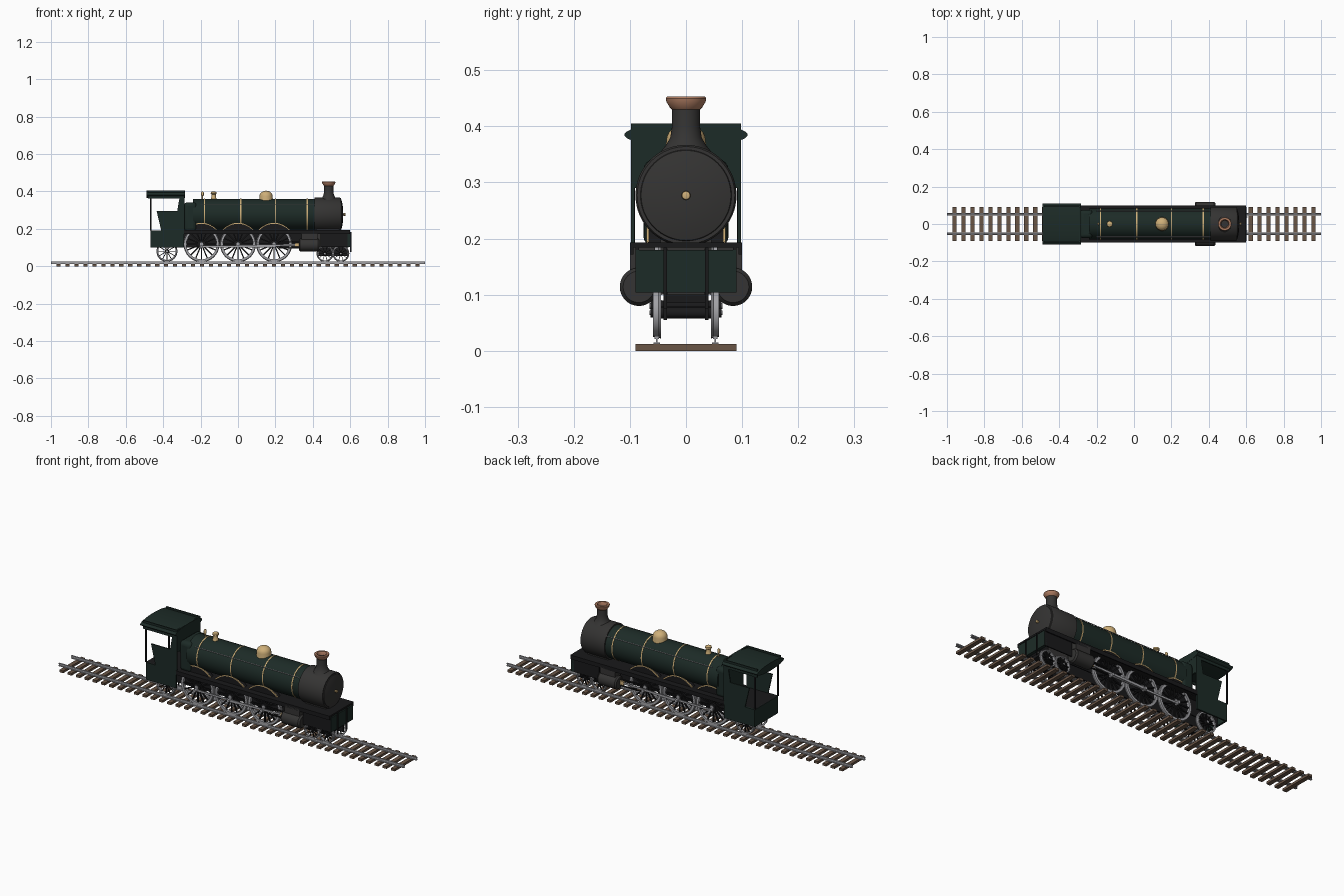
import bpy, bmesh, math
from mathutils import Matrix, Vector

if "Cube" in bpy.data.objects:
    bpy.data.objects.remove(bpy.data.objects["Cube"])


def mat(name, r, g, b):
    m = bpy.data.materials.new(name)
    m.diffuse_color = (r, g, b, 1)
    m.use_nodes = True
    m.node_tree.nodes["Principled BSDF"].inputs["Base Color"].default_value = m.diffuse_color
    return m


GREEN = mat("dark_green", 0.012, 0.024, 0.02)
BLACK = mat("black", 0.01, 0.01, 0.011)
IRON = mat("iron", 0.035, 0.034, 0.033)
BRASS = mat("brass", 0.62, 0.43, 0.19)
COPPER = mat("copper", 0.42, 0.2, 0.12)
STEEL = mat("steel", 0.36, 0.36, 0.38)
WOOD = mat("wood", 0.14, 0.09, 0.06)
ALONG_X = Matrix.Rotation(math.pi / 2, 4, 'Y')
ALONG_Y = Matrix.Rotation(-math.pi / 2, 4, 'X')
UP = Matrix.Identity(4)


def finish(name, bm, m, bevel=0):
    bmesh.ops.recalc_face_normals(bm, faces=bm.faces)
    me = bpy.data.meshes.new(name)
    bm.to_mesh(me)
    bm.free()
    o = bpy.data.objects.new(name, me)
    bpy.context.collection.objects.link(o)
    me.materials.append(m)
    if bevel:
        b = o.modifiers.new("bevel", 'BEVEL')
        b.width, b.segments = bevel, 4
    bpy.ops.object.select_all(action='DESELECT')
    o.select_set(True)
    bpy.context.view_layer.objects.active = o
    bpy.ops.object.shade_smooth_by_angle(angle=math.radians(35))
    return o


def add_box(bm, x0, x1, y0, y1, z0, z1):
    M = Matrix.Translation(((x0 + x1) / 2, (y0 + y1) / 2, (z0 + z1) / 2))
    bmesh.ops.create_cube(bm, size=1, matrix=M @ Matrix.Diagonal((x1 - x0, y1 - y0, z1 - z0, 1)))


def boxes(name, m, items, mirror=False, bevel=0):
    bm = bmesh.new()
    for x0, x1, y0, y1, z0, z1 in items:
        add_box(bm, x0, x1, y0, y1, z0, z1)
        if mirror:
            add_box(bm, x0, x1, -y1, -y0, z0, z1)
    return finish(name, bm, m, bevel)


def lathe_into(bm, profile, M, n=48):
    # profile of (radius, height), spun around local z
    rings = []
    for r, h in profile:
        if r == 0:
            rings.append([bm.verts.new(M @ Vector((0, 0, h)))])
        else:
            rings.append([bm.verts.new(M @ Vector((r * math.cos(2 * math.pi * i / n),
                          r * math.sin(2 * math.pi * i / n), h))) for i in range(n)])
    for a, b in zip(rings, rings[1:]):
        for i in range(n):
            q = [a[i % len(a)], a[(i + 1) % n % len(a)], b[(i + 1) % n % len(b)], b[i % len(b)]]
            bm.faces.new(list(dict.fromkeys(q)))


def lathe(name, m, profile, pos, axis=UP, n=48):
    bm = bmesh.new()
    lathe_into(bm, profile, Matrix.Translation(pos) @ axis, n)
    return finish(name, bm, m)


def plate(name, m, pts, y0, y1):
    # side-view outline made solid on both sides of the engine
    bm = bmesh.new()
    for s in (1, -1):
        f = bm.faces.new([bm.verts.new((x, s * y0, z)) for x, z in pts])
        r = bmesh.ops.extrude_face_region(bm, geom=[f])
        bmesh.ops.translate(bm, vec=(0, s * (y1 - y0), 0),
                            verts=[v for v in r['geom'] if isinstance(v, bmesh.types.BMVert)])
    return finish(name, bm, m)


def cyl(r, a, b):
    return [(0, a), (r, a), (r, b), (0, b)]


def wheel(name, x, z, r, spokes, side):
    axis = Matrix.Translation((x, side * 0.052, z)) @ (ALONG_Y if side > 0 else ALONG_Y @ Matrix.Rotation(math.pi, 4, 'X'))
    t = r * 0.13
    bm = bmesh.new()
    lathe_into(bm, [(r - t, -.007), (r + .003, -.007), (r + .002, -.004), (r, -.003),
                    (r, .007), (r - t, .007), (r - t, -.007)], axis)
    finish(name + "_tyre", bm, STEEL)
    bm = bmesh.new()
    lathe_into(bm, cyl(r * .2, -.008, .011), axis, 24)
    for i in range(spokes):
        M = axis @ Matrix.Rotation(2 * math.pi * i / spokes, 4, 'Z') @ Matrix.Translation((r * .53, 0, 0))
        bmesh.ops.create_cube(bm, size=1, matrix=M @ Matrix.Diagonal((r * .72, r * .07, .006, 1)))
    finish(name + "_spokes", bm, BLACK)
    lathe(name + "_axle_end", STEEL, cyl(r * .1, 0, .013), (x, side * .052, z),
          ALONG_Y if side > 0 else ALONG_Y @ Matrix.Rotation(math.pi, 4, 'X'), 16)


# track
boxes("sleepers", WOOD, [(-.971 + i * .048, -.949 + i * .048, -.09, .09, 0, .012) for i in range(41)])
boxes("rails", STEEL, [(-1, 1, .046, .058, .012, .015), (-1, 1, .0505, .0535, .015, .021),
                       (-1, 1, .048, .056, .021, .026)], True)

# wheels and axles
DRIVERS = (-.195, 0, .193)
WHEELS = [("driving_wheel", x, .118, .093, 16) for x in DRIVERS]
WHEELS += [("trailing_wheel", -.38, .08, .053, 12), ("leading_wheel", .465, .068, .042, 10),
           ("leading_wheel", .55, .068, .042, 10)]
for name, x, z, r, n in WHEELS:
    for s in (1, -1):
        wheel(name, x, z, r, n, s)
    lathe("axle", BLACK, cyl(.01, -.05, .05), (x, 0, z), ALONG_Y, 16)

# chassis
boxes("main_frames", BLACK, [(-.46, .59, .033, .039, .1, .182)], True)
boxes("bogie_frame", BLACK, [(.43, .585, .034, .04, .055, .105)], True)
boxes("bogie_stretcher", BLACK, [(.495, .52, -.046, .046, .058, .08), (.4, .58, -.034, .034, .085, .1)])
boxes("running_board", BLACK, [(-.29, .6, -.1, .1, .184, .193)])
boxes("board_valance", BLACK, [(-.29, .6, .094, .1, .172, .184)], True)
boxes("front_valance", BLACK, [(.44, .6, .084, .09, .104, .184)], True)
boxes("buffer_beam", GREEN, [(.586, .602, -.09, .09, .104, .18)])
boxes("guard_irons", BLACK, [(.6, .606, .034, .04, .075, .184)], True)
boxes("smokebox_saddle", IRON, [(.42, .54, -.045, .045, .1, .22)])

# splashers with brass edging
for x in DRIVERS:
    arc = [(x + r * math.cos(a), .118 + r * math.sin(a)) for r, a in
           [(.112, math.radians(42 + 6 * i)) for i in range(17)]]
    plate("splasher", BLACK, arc, .045, .068)
    bm = bmesh.new()
    for s in (1, -1):
        prev = None
        for i in range(17):
            a = math.radians(42 + 6 * i)
            cur = [bm.verts.new((x + r * math.cos(a), s * y, .118 + r * math.sin(a)))
                   for r, y in ((.109, .066), (.114, .066), (.114, .070), (.109, .070))]
            if prev:
                for k in range(4):
                    bm.faces.new((prev[k], prev[k - 1], cur[k - 1], cur[k]))
            prev = cur
    finish("splasher_edge", bm, BRASS)

# cylinders and motion
for s in (1, -1):
    lathe("cylinder", IRON, [(0, .325), (.028, .325), (.034, .332), (.034, .428), (.028, .436), (0, .436)],
          (0, s * .084, .114), ALONG_X)
    lathe("piston_rod", STEEL, cyl(.005, .27, .33), (0, s * .075, .114), ALONG_X, 12)
    for x in DRIVERS:
        lathe("crank_pin", STEEL, cyl(.008, -.012, .012), (x, s * .073, .106), ALONG_Y, 16)
boxes("valve_chest", IRON, [(.34, .425, .055, .1, .13, .184)], True)
boxes("crosshead", BRASS, [(.305, .325, .068, .083, .105, .125)], True)
boxes("slide_bars", BLACK, [(.22, .335, .071, .08, .128, .133), (.22, .335, .071, .08, .096, .1)], True)
boxes("coupling_rod", STEEL, [(-.205, .203, .067, .072, .101, .111)], True)
plate("connecting_rod", STEEL, [(-.01, .099), (-.01, .113), (.312, .119), (.312, .11)], .074, .079)

# boiler, smokebox, bands
AX = .277
lathe("boiler", GREEN, cyl(.083, -.24, .42), (0, 0, AX), ALONG_X, 64)
lathe("smokebox", IRON, [(0, .41), (.09, .41), (.09, .545), (.087, .55), (0, .55)], (0, 0, AX), ALONG_X, 64)
lathe("smokebox_door", IRON, [(.082, .548), (.08, .553), (.06, .558), (.03, .562), (0, .563)],
      (0, 0, AX), ALONG_X, 64)
lathe("door_knob", BRASS, [(0, .558), (.005, .558), (.005, .566), (.008, .569), (.007, .574), (0, .576)],
      (0, 0, AX), ALONG_X, 24)
for x in (-.18, .015, .2, .37):
    lathe("boiler_band", BRASS, cyl(.0845, x - .003, x + .003), (0, 0, AX), ALONG_X, 64)
for s in (1, -1):
    lathe("handrail", STEEL, cyl(.002, -.2, .41), (0, s * .07, .331), ALONG_X, 8)
boxes("firebox", GREEN, [(-.29, -.22, -.076, .076, .185, .342)], bevel=.02)

# boiler fittings
lathe("chimney", IRON, [(.045, .355), (.036, .366), (.028, .38), (.025, .4), (.025, .436),
                        (.018, .436), (.018, .37), (0, .37)], (.485, 0, 0))
lathe("chimney_cap", COPPER, [(.025, .43), (.029, .434), (.035, .444), (.036, .45), (.034, .453),
                              (.024, .453), (.02, .445), (.019, .43), (.025, .43)], (.485, 0, 0))
lathe("steam_dome", BRASS, [(.038, .345), (.036, .36), (.035, .375)] +
      [(.035 * math.cos(math.radians(a)), .375 + .029 * math.sin(math.radians(a))) for a in range(15, 90, 15)]
      + [(0, .404)], (.15, 0, 0))
lathe("safety_valve", BRASS, [(.017, .35), (.014, .365), (.011, .375), (.012, .385), (.016, .388),
                              (.015, .396), (.008, .4), (0, .4)], (-.13, 0, 0), n=32)
lathe("whistle", BRASS, [(.004, .35), (.004, .375), (.007, .378), (.007, .393), (.003, .4), (0, .4)],
      (-.19, 0, 0), n=20)

# cab
plate("cab_lower_side", GREEN, [(-.465, .1), (-.29, .1), (-.29, .19), (-.465, .19)], .09, .098)
plate("cab_side_panel", GREEN, [(-.41, .19), (-.285, .19), (-.285, .37), (-.312, .37), (-.325, .295),
                                (-.435, .295)], .092, .098)
boxes("cab_top_side", GREEN, [(-.48, -.285, .092, .098, .362, .405)], True)
boxes("cab_rear_post", BLACK, [(-.47, -.463, .091, .098, .19, .37)], True)
boxes("cab_floor", BLACK, [(-.465, -.285, -.095, .095, .18, .19)])
boxes("cab_rear_beam", GREEN, [(-.467, -.457, -.095, .095, .1, .19)])
boxes("cab_front", GREEN, [(-.293, -.285, -.097, .097, .29, .405)])
lathe("cab_roof", GREEN, cyl(.11, -.49, -.284), (0, 0, .385),
      Matrix.Diagonal((1, 1, .185, 1)) @ ALONG_X, 64)
